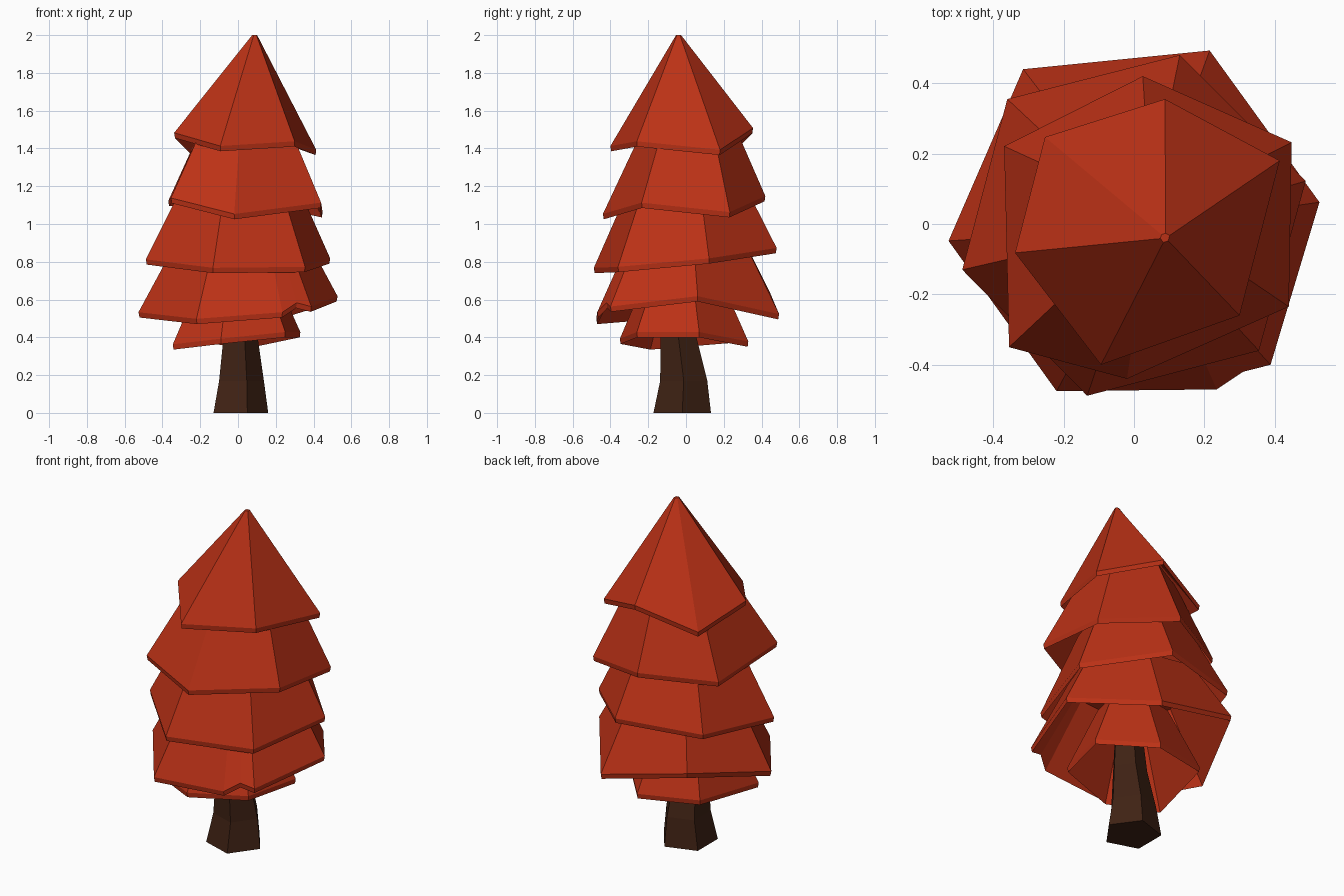
import bpy, bmesh, math
from mathutils import Vector

if "Cube" in bpy.data.objects:
    bpy.data.objects.remove(bpy.data.objects["Cube"])


def material(name, color):
    m = bpy.data.materials.new(name)
    m.diffuse_color = (*color, 1)
    m.use_nodes = True
    m.node_tree.nodes["Principled BSDF"].inputs["Base Color"].default_value = m.diffuse_color
    return m


def loft(name, rings, mat):
    """Join matching rings of points with quads and cap both ends."""
    bm = bmesh.new()
    loops = [[bm.verts.new(p) for p in r] for r in rings]
    n = len(loops[0])
    for a, b in zip(loops, loops[1:]):
        for i in range(n):
            j = (i + 1) % n
            bm.faces.new((a[i], a[j], b[j], b[i]))
    bm.faces.new(loops[0][::-1])
    bm.faces.new(loops[-1])
    bmesh.ops.recalc_face_normals(bm, faces=bm.faces)
    me = bpy.data.meshes.new(name)
    bm.to_mesh(me)
    bm.free()
    me.materials.append(mat)
    ob = bpy.data.objects.new(name, me)
    bpy.context.collection.objects.link(ob)
    return ob


foliage = material("foliage", (0.5, 0.031, 0.008))
bark = material("bark", (0.05, 0.016, 0.007))


def tier(name, rim, center, top_z, ratio, tilt=0.5):
    """Hollow, uneven skirt of branches with a thin lip at the rim."""
    c = Vector(center)
    mean = sum(p[2] for p in rim) / len(rim)

    def ring(scale, dz=0.0, z=None):
        out = []
        for x, y, rz in rim:
            p = c + (Vector((x, y)) - c) * scale
            out.append((p.x, p.y, rz + dz if z is None else z + (rz - mean) * tilt))
        return out

    return loft(name, [ring(ratio, z=top_z), ring(1, 0.008), ring(0.99, -0.02),
                       ring(ratio * 0.92, z=top_z - 0.05)], foliage)


# Foliage, bottom to top: rim corners, upper centre, upper height, upper scale
tier("foliage_bottom",
     [(.33, .07, .42), (.09, .33, .37), (-.26, .24, .39),
      (-.345, -.19, .355), (-.09, -.35, .385), (.25, -.26, .42)],
     (0, -.02), .76, .53)
# the front right corner of this tier has a small notch
tier("foliage_lower",
     [(.527, .062, .61), (.215, .493, .515), (-.315, .44, .64), (-.527, -.048, .525),
      (-.22, -.475, .49), (.235, -.47, .525), (.31, -.42, .575), (.388, -.40, .555)],
     (.03, -.01), .95, .61)
tier("foliage_middle",
     [(.488, .122, .81), (.13, .48, .865), (-.36, .355, .85),
      (-.488, -.13, .805), (-.133, -.488, .76), (.355, -.36, .765)],
     (.03, -.01), 1.26, .57)
tier("foliage_upper",
     [(.448, .232, 1.055), (.025, .42, 1.14), (-.369, .221, 1.115),
      (-.355, -.35, 1.13), (-.02, -.44, 1.045), (.44, -.235, 1.105)],
     (.05, .03), 1.53, .55)
tier("foliage_top",
     [(.414, .18, 1.385), (.088, .355, 1.50), (-.253, .247, 1.39),
      (-.338, -.082, 1.475), (-.094, -.40, 1.405), (.30, -.26, 1.43)],
     (.09, -.04), 2.0, .035, 0)

# Trunk: flared five-sided column leaning slightly towards the front
trunk_rings = []
for cx, cy, z, r in [(.0, -.02, 0, .16), (.006, -.012, .17, .131),
                     (.004, -.04, .4, .1), (.02, -.035, .75, .07)]:
    trunk_rings.append([(cx + r * math.cos(math.radians(a)),
                         cy + r * math.sin(math.radians(a)), z)
                        for a in range(0, 360, 72)])
loft("trunk", trunk_rings, bark)
